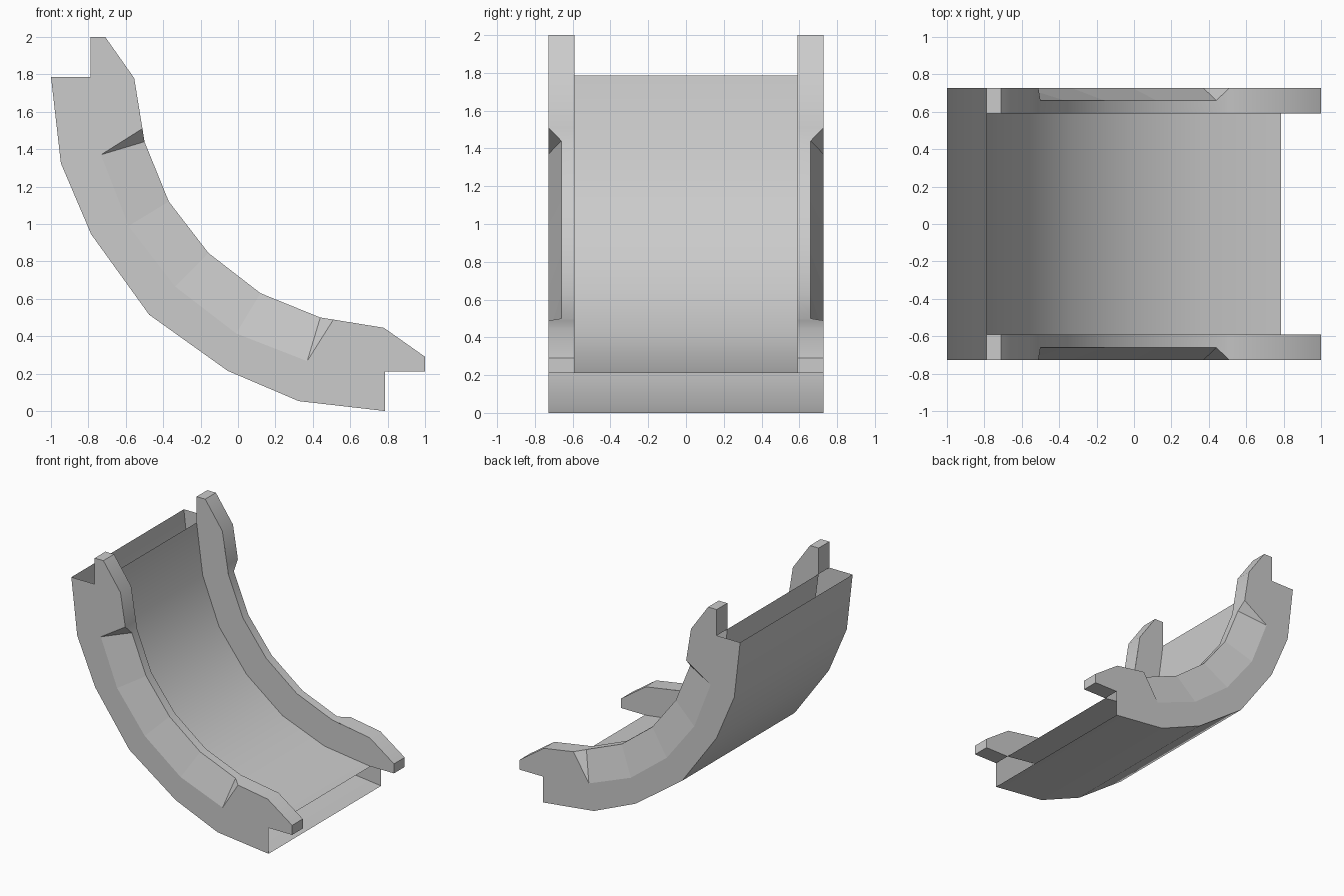
import bpy, bmesh
from mathutils import Vector

if "Cube" in bpy.data.objects:
    bpy.data.objects.remove(bpy.data.objects["Cube"])

Y_OUT, Y_POCKET, Y_IN = 0.728, 0.66, 0.59   # side wall planes


def flip(p):
    """Reflect an (x, z) point across the diagonal of the quarter curve."""
    return (p[1] - 1, p[0] + 1)


def full(half, middle=()):
    """Complete a half profile by diagonal symmetry."""
    return half + list(middle) + [flip(p) for p in reversed(half)]


def at(profile, y):
    return [(x, y, z) for x, z in profile]


def strip(a, b):
    """Quads between two matching point rows."""
    return [(a[i], a[i + 1], b[i + 1], b[i]) for i in range(len(a) - 1)]


def build(name, faces, facing, smooth=False, mirror=False):
    bm = bmesh.new()
    for f in faces:
        bm.faces.new([bm.verts.new(p) for p in f])
    bmesh.ops.remove_doubles(bm, verts=bm.verts, dist=0.0005)
    bmesh.ops.recalc_face_normals(bm, faces=bm.faces)
    bm.normal_update()
    if sum(f.normal.dot(Vector(facing)) * f.calc_area() for f in bm.faces) < 0:
        bmesh.ops.reverse_faces(bm, faces=bm.faces)
    me = bpy.data.meshes.new(name)
    bm.to_mesh(me)
    bm.free()
    ob = bpy.data.objects.new(name, me)
    bpy.context.collection.objects.link(ob)
    if smooth:
        bpy.ops.object.select_all(action='DESELECT')
        ob.select_set(True)
        bpy.context.view_layer.objects.active = ob
        bpy.ops.object.shade_smooth_by_angle(angle=0.5)
    if mirror:
        m = ob.modifiers.new("both_sides", 'MIRROR')
        m.use_axis = (False, True, False)
    return ob


# Side profiles, running from the upper end to the lower end
outer = full([(-1, 1.787), (-0.947, 1.325), (-0.785, 0.945)], [(-0.475, 0.515)])
floor = full([(-0.788, 1.787), (-0.733, 1.37), (-0.585, 0.99)], [(-0.335, 0.665)])
rim = full([(-0.555, 1.78), (-0.5, 1.44), (-0.37, 1.12)], [(-0.158, 0.845)])
tab = [(-0.788, 1.787), (-0.788, 2), (-0.71, 2), (-0.555, 1.78)]
notch = (-0.511, 1.51)                       # where each pocket ends on the rim

# Underside and channel floor, open at both ends
build("outer_shell", strip(at(outer, -Y_OUT), at(outer, Y_OUT)), (-1, 0, -1), True)
build("channel_floor", strip(at(floor, -Y_IN), at(floor, Y_IN)), (1, 0, 1), True)

# Inner wall of each rail, with the end tabs
tab2 = [flip(p) for p in tab]
inner = strip(at(floor, Y_IN), at(rim, Y_IN)) + [at(tab, Y_IN), at(tab2, Y_IN)]
build("rail_inner_wall", inner, (0, -1, 0), False, True)

# Outer wall of each rail, with the sloped pocket along the rim
wall = strip(at(outer, Y_OUT), at(floor, Y_OUT))
wall += strip(at(floor[1:6], Y_OUT), at(rim[1:6], Y_POCKET))
wall += [at(tab, Y_OUT), at(tab2, Y_OUT)]
for end, nxt, n in ((0, 1, notch), (6, 5, flip(notch))):
    wall.append(at([floor[end], floor[nxt], n, rim[end]], Y_OUT))
    wall.append(at([floor[nxt], n], Y_OUT) + at([rim[nxt]], Y_POCKET))
build("rail_outer_wall", wall, (0, 1, 0), False, True)

# Narrow top surface following each rail from tab to tab
lead = tab + [notch]
cap = lead + rim[1:6] + [flip(p) for p in reversed(lead)]
edge = (at(lead, Y_OUT) + at(rim[1:6], Y_POCKET)
        + at([flip(p) for p in reversed(lead)], Y_OUT))
build("rail_cap", strip(at(cap, Y_IN), edge), (1, 0, 1), True, True)
